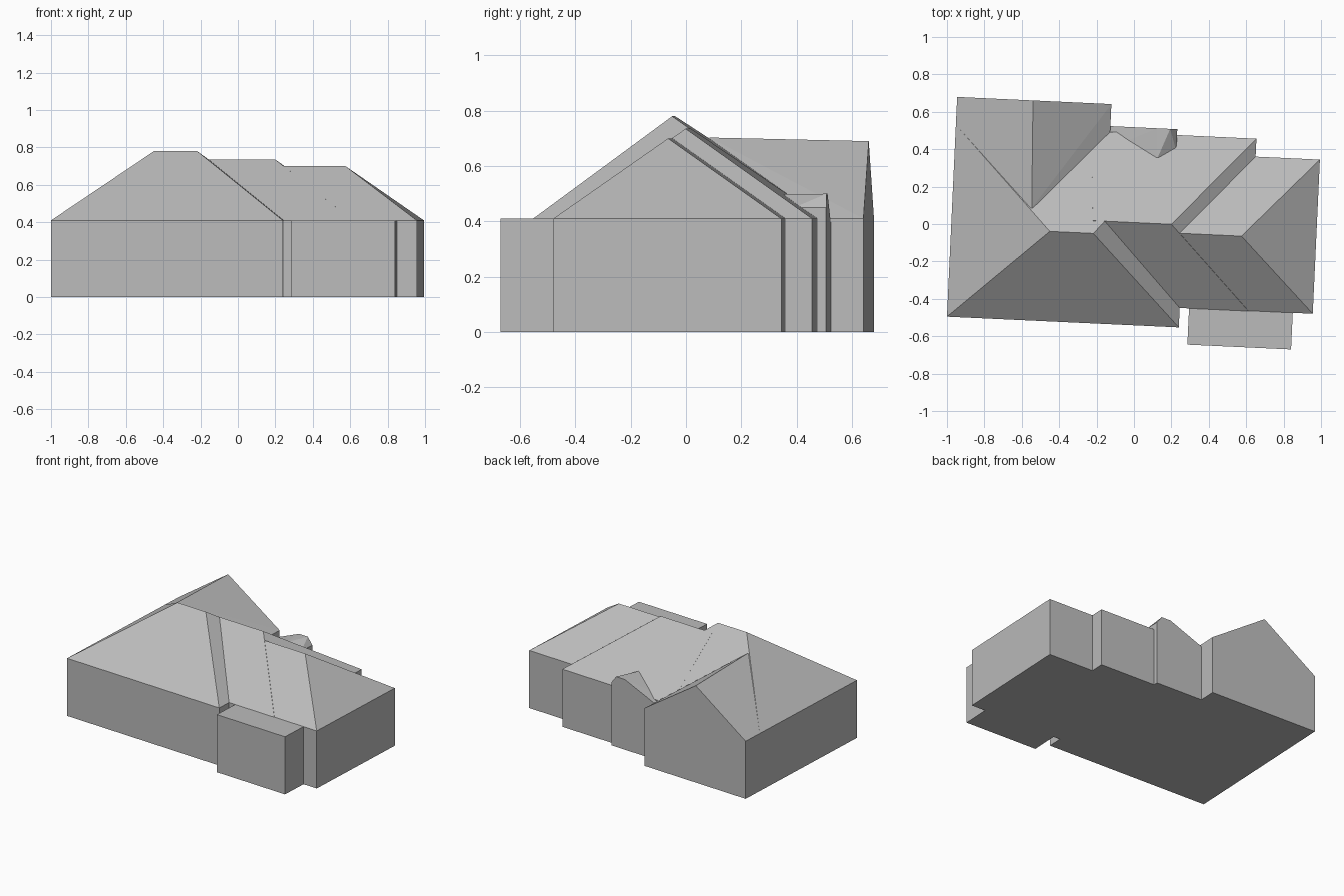
import bpy
import bmesh
import math

cube = bpy.data.objects.get("Cube")
if cube:
    bpy.data.objects.remove(cube, do_unlink=True)

# One plain grey for walls and roofs
GREY = (0.5, 0.5, 0.5, 1.0)
mat = bpy.data.materials.new("plain grey")
mat.use_nodes = True
mat.diffuse_color = GREY
bsdf = next(n for n in mat.node_tree.nodes if n.type == "BSDF_PRINCIPLED")
bsdf.inputs["Base Color"].default_value = GREY
bsdf.inputs["Roughness"].default_value = 0.8

EAVE = 0.41
TURN = math.radians(-2.65)  # the house sits slightly askew


def solid(name, points):
    """Flat-faced convex block around the given points."""
    mesh = bpy.data.meshes.new(name)
    bm = bmesh.new()
    for p in points:
        bm.verts.new(p)
    bmesh.ops.convex_hull(bm, input=bm.verts[:])
    bmesh.ops.dissolve_limit(bm, angle_limit=0.005,
                             verts=bm.verts[:], edges=bm.edges[:])
    bmesh.ops.recalc_face_normals(bm, faces=bm.faces[:])
    bm.to_mesh(mesh)
    bm.free()
    mesh.materials.append(mat)
    obj = bpy.data.objects.new(name, mesh)
    obj.rotation_euler.z = TURN
    bpy.context.collection.objects.link(obj)
    return obj


def house_block(name, left, right, front, back, ridge=()):
    """Rectangular walls up to the eave, with a roof up to the ridge points."""
    walls = [(x, y, z) for x in (left, right) for y in (front, back)
             for z in (0, EAVE)]
    return solid(name, walls + list(ridge))


# Three stepped hipped blocks, from tallest to lowest
house_block("main_house", -0.976, 0.265, -0.541, 0.486,
            [(-0.448, -0.06, 0.78), (-0.215, -0.06, 0.78)])
house_block("middle_house", -0.25, 0.633, -0.437, 0.486,
            [(-0.22, 0.008, 0.735), (0.2, 0.008, 0.735)])
house_block("end_house", 0.2, 0.977, -0.435, 0.39,
            [(0.2, -0.038, 0.7), (0.577, -0.038, 0.7)])

# Gabled wing at the back
house_block("back_wing", -0.976, -0.15, 0.05, 0.635,
            [(-0.55, 0.06, 0.703), (-0.57, 0.635, 0.69)])

# Flat-topped porch at the front
house_block("front_porch", 0.315, 0.87, -0.631, -0.4)

# Shallow bay with a lopsided dormer roof at the back
bay_outline = [(-0.15, 0.395), (0.1, 0.5), (0.17, 0.5), (0.208, 0.45)]
bay = [(x, 0.517, z) for x, z in bay_outline]
bay += [(x, y, 0) for x in (-0.15, 0.208) for y in (0.36, 0.517)]
bay += [(0.11, 0.36, 0.498), (0.208, 0.4, 0.45), (-0.15, 0.4, 0.395)]
solid("back_bay", bay)
